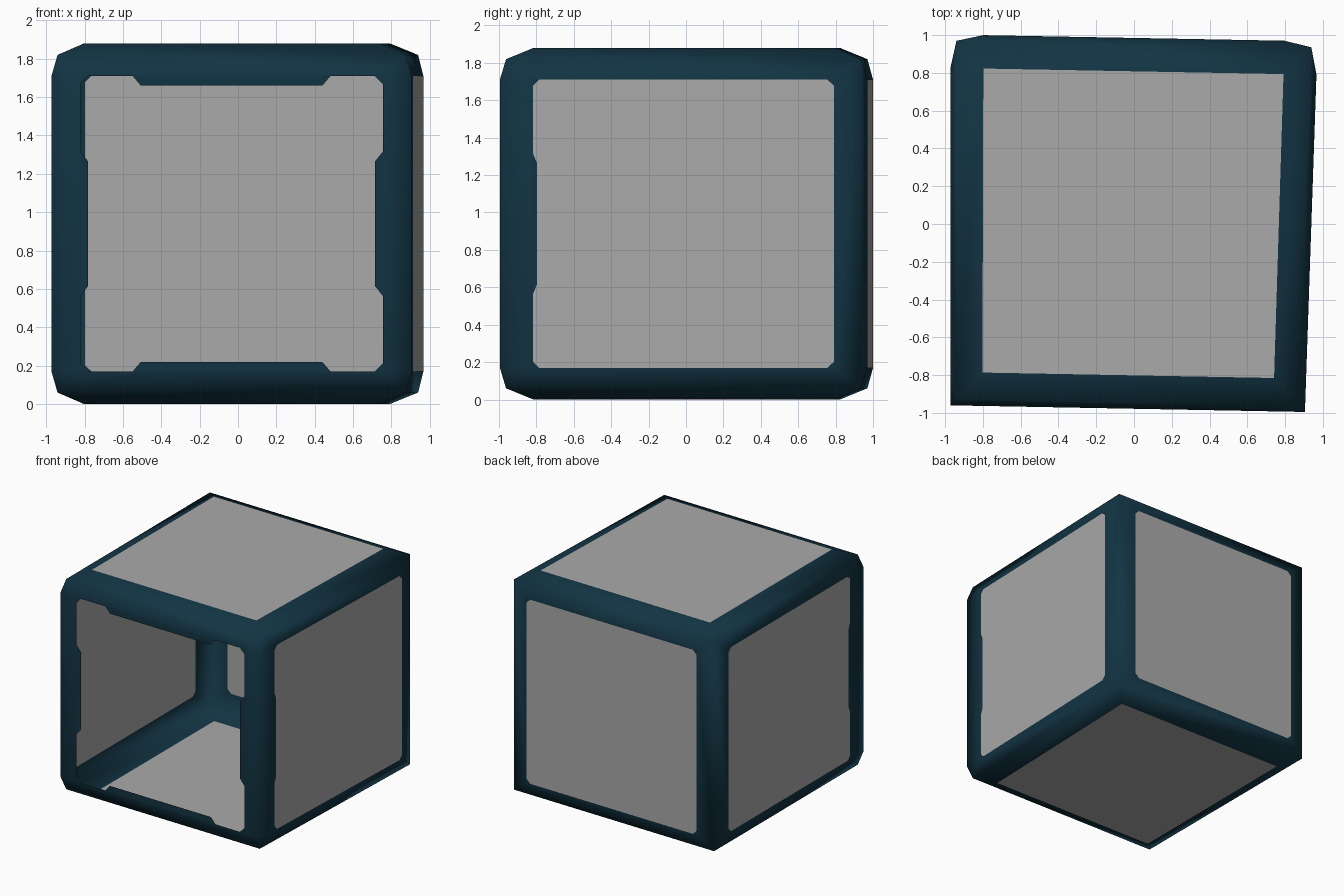
import bpy
import bmesh
from mathutils import Vector

if "Cube" in bpy.data.objects:
    bpy.data.objects.remove(bpy.data.objects["Cube"])


def material(name, rgb):
    m = bpy.data.materials.new(name)
    m.diffuse_color = (*rgb, 1)
    m.use_nodes = True
    m.node_tree.nodes["Principled BSDF"].inputs["Base Color"].default_value = m.diffuse_color
    return m


TEAL = material("dark teal", (0.006, 0.034, 0.056))
GREY = material("panel grey", (0.40, 0.40, 0.40))

# Plan corners of the slightly skewed, tapered box (x, y)
FL, FR = Vector((-0.972, -0.96)), Vector((0.905, -0.995))
BL, BR = Vector((-0.972, 1.003)), Vector((0.972, 0.967))
MID = (0.967, 0.967, 0.936)      # middle line of the rounded edges
INNER = 0.82                     # panel half size


def place(p):
    """Map unit cube coordinates onto the skewed box."""
    u, v, w = (p[0] + 1) / 2, (p[1] + 1) / 2, p[2]
    xy = FL.lerp(FR, u).lerp(BL.lerp(BR, u), v)
    return Vector((xy.x, xy.y, 0.94 * (1 + w)))


def add_face(bm, pts, k, s):
    """Add a polygon that faces outward along axis k."""
    f = bm.faces.new([bm.verts.new(place(p)) for p in pts])
    f.normal_update()
    if f.normal[k] * s < 0:
        f.normal_flip()
    return f


def finish(bm, name, mat, smooth):
    bmesh.ops.remove_doubles(bm, verts=bm.verts, dist=1e-4)
    me = bpy.data.meshes.new(name)
    bm.to_mesh(me)
    bm.free()
    me.materials.append(mat)
    for p in me.polygons:
        p.use_smooth = smooth
    bpy.context.collection.objects.link(bpy.data.objects.new(name, me))


RING = [(-1, -1), (1, -1), (1, 1), (-1, 1)]
NAMES = {(0, -1): "left_panel", (0, 1): "right_panel", (1, 1): "back_panel",
         (2, 1): "top_panel", (2, -1): "bottom_panel"}
frame = bmesh.new()

for k in range(3):
    i, j = [a for a in range(3) if a != k]
    for s in (-1, 1):
        front = (k, s) == (1, -1)
        hi = 0.84 if front else INNER
        hj = INNER

        def flat(a, b):
            p = [0, 0, 0]
            p[k], p[i], p[j] = s, a, b
            return p

        # Frame around this side: slopes out to the shared corner points
        inner = [flat(a * hi, b * hj) for a, b in RING]
        outer = []
        for a, b in RING:
            p = flat(a, b)
            outer.append([p[n] * MID[n] for n in range(3)])
        for n in range(4):
            m = (n + 1) % 4
            upright = RING[n][0] == RING[m][0]
            sharp = upright and (front or (k == 0 and RING[n][0] == -1))
            if sharp:                      # front posts keep a square edge
                post = [flat(RING[q][0], RING[q][1] * hj) for q in (n, m)]
                add_face(frame, [inner[n], inner[m], post[1], post[0]], k, s)
                add_face(frame, [inner[n], post[0], outer[n]], k, s)
                add_face(frame, [inner[m], post[1], outer[m]], k, s)
            else:
                add_face(frame, [inner[n], inner[m], outer[m], outer[n]], k, s)

        # Clipped inner corners on the upright sides
        c = 0.0 if k == 2 else (0.046 if front else 0.035)
        outline = []
        for n, (a, b) in enumerate(RING):
            if c == 0:
                outline.append(inner[n])
                continue
            p = flat(a * (hi - c), b * hj)
            q = flat(a * hi, b * (hj - c))
            add_face(frame, [inner[n], p, q], k, s)
            outline += [q, p] if n % 2 == 0 else [p, q]

        # Middle tabs: all round the opening, and on the front of the sides
        if front:
            for t in (-1, 1):
                add_face(frame, [flat(-0.55, t * hj), flat(0.55, t * hj),
                                 flat(0.505, t * (hj - 0.053)),
                                 flat(-0.505, t * (hj - 0.053))], k, s)
                add_face(frame, [flat(t * hi, -0.4), flat(t * hi, 0.4),
                                 flat(t * (hi - 0.043), 0.346),
                                 flat(t * (hi - 0.043), -0.346)], k, s)
            continue
        if k == 0:
            tab = [flat(-hi, 0.4), flat(0.022 - hi, 0.346),
                   flat(0.022 - hi, -0.346), flat(-hi, -0.4)]
            add_face(frame, tab, k, s)
            outline += tab

        # Flat panel filling this side
        bm = bmesh.new()
        add_face(bm, outline, k, s)
        finish(bm, NAMES[k, s], GREY, False)

finish(frame, "frame", TEAL, True)
